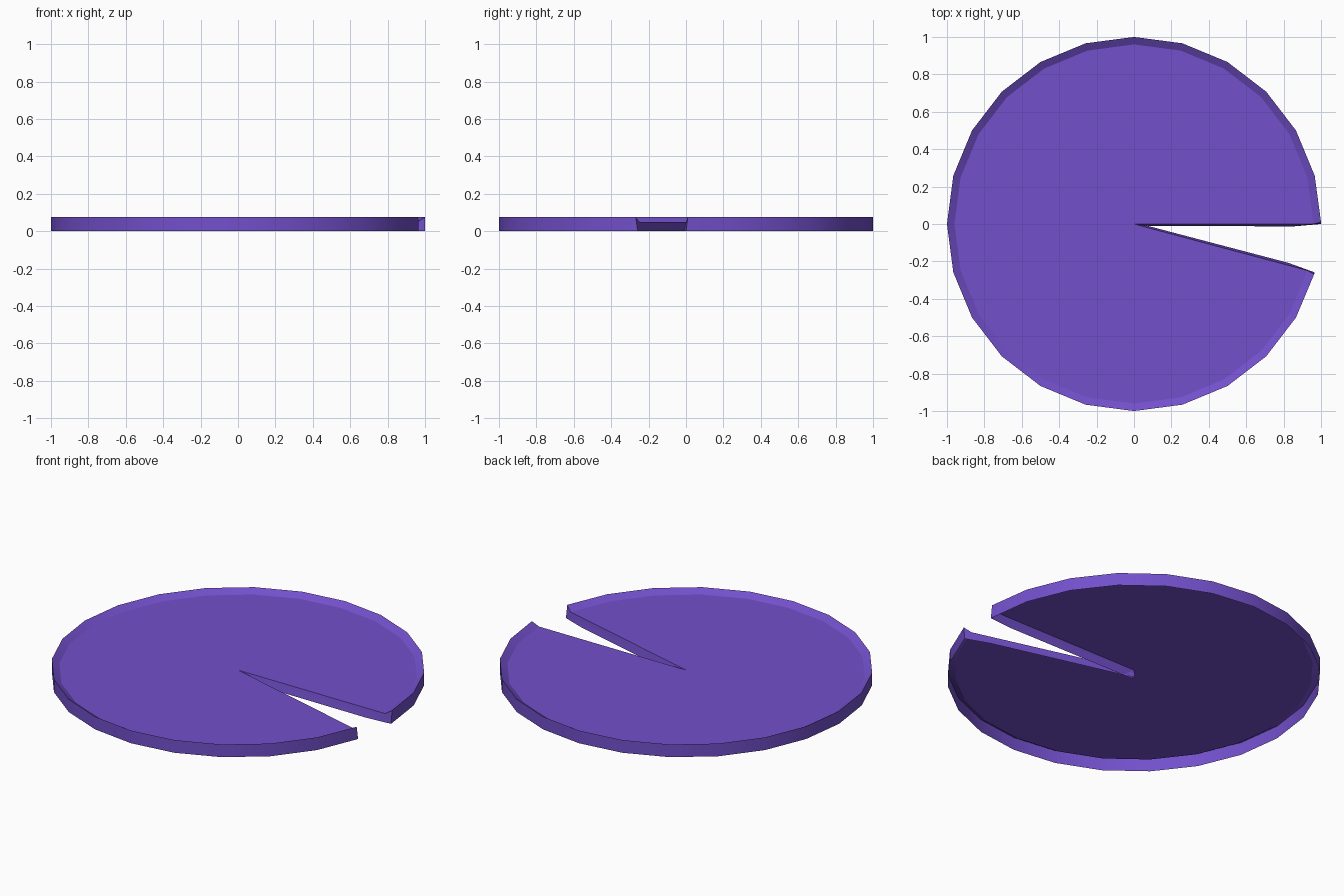
import bpy, bmesh, math
from mathutils import Vector

if "Cube" in bpy.data.objects:
    bpy.data.objects.remove(bpy.data.objects["Cube"])

SIDES = 24
STEP = 2 * math.pi / SIDES
RIM_Z, FLOOR_Z, FLOOR_R = 0.075, 0.05, 0.96

bm = bmesh.new()


def polar(r, a, z, shift=0.0):
    # shift slides the point sideways, counter-clockwise
    return bm.verts.new(Vector((r * math.cos(a) - shift * math.sin(a),
                                r * math.sin(a) + shift * math.cos(a), z)))


# Rings: skirt foot, raised rim, floor edge (one wedge is left open)
foot, rim, floor = [], [], []
for i in range(SIDES):
    a = i * STEP
    flare = 0.01 if i == 0 else (-0.01 if i == SIDES - 1 else 0)
    foot.append(polar(1, a, 0))
    rim.append(polar(1, a, RIM_Z, flare))
    floor.append(polar(FLOOR_R, a, FLOOR_Z))
centre = bm.verts.new((0, 0, FLOOR_Z))

for i in range(SIDES - 1):
    j = i + 1
    bm.faces.new((foot[i], foot[j], rim[j], rim[i]))
    bm.faces.new((rim[i], rim[j], floor[j], floor[i]))
    bm.faces.new((centre, floor[i], floor[j]))

# Two notch walls, leaning slightly into the notch at the bottom
for i, side in ((0, -1), (SIDES - 1, 1)):
    a = i * STEP
    bend = polar(0.85, a, 0, side * 0.013)
    start = polar(0, a, 0, side * 0.009)
    quads = [(centre, start, bend, floor[i]), (floor[i], bend, foot[i], rim[i])]
    for q in quads:
        bm.faces.new(q if side < 0 else q[::-1])

mesh = bpy.data.meshes.new("lily_pad")
bm.to_mesh(mesh)
bm.free()
pad = bpy.data.objects.new("lily_pad", mesh)
bpy.context.collection.objects.link(pad)

mat = bpy.data.materials.new("purple")
mat.diffuse_color = (0.17, 0.08, 0.6, 1)
mat.use_nodes = True
mat.node_tree.nodes["Principled BSDF"].inputs["Base Color"].default_value = mat.diffuse_color
mesh.materials.append(mat)

bpy.context.view_layer.objects.active = pad
pad.select_set(True)
bpy.ops.object.shade_smooth_by_angle(angle=math.radians(30))
